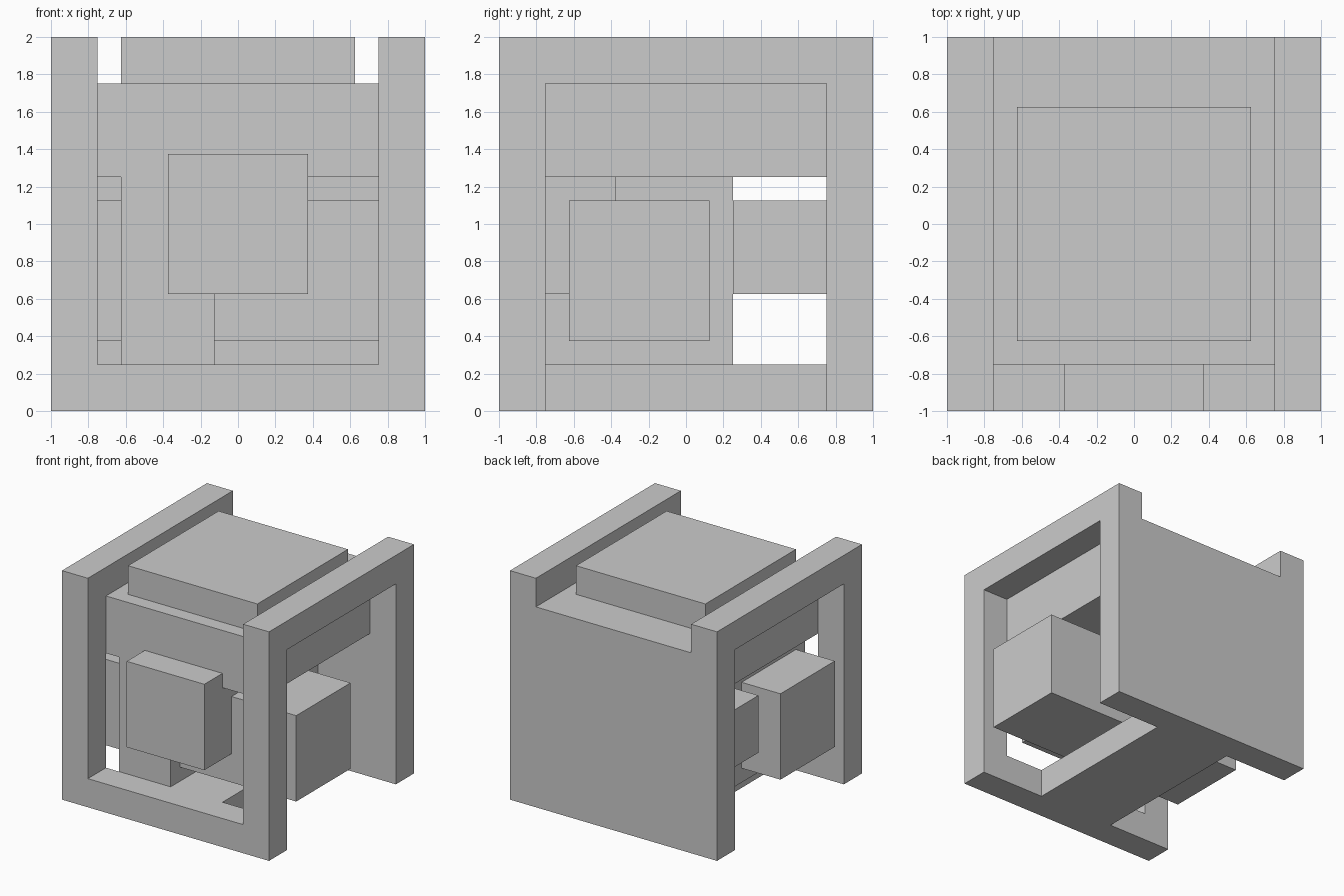
import bpy, bmesh
from mathutils import Vector

if "Cube" in bpy.data.objects:
    bpy.data.objects.remove(bpy.data.objects["Cube"])


def box(name, x, y, z):
    """Axis-aligned cuboid from (min, max) ranges."""
    lo, hi = Vector((x[0], y[0], z[0])), Vector((x[1], y[1], z[1]))
    bm = bmesh.new()
    bmesh.ops.create_cube(bm, size=1)
    for v in bm.verts:
        v.co = (lo + hi) / 2 + v.co * (hi - lo)
    mesh = bpy.data.meshes.new(name)
    bm.to_mesh(mesh)
    bm.free()
    obj = bpy.data.objects.new(name, mesh)
    bpy.context.collection.objects.link(obj)
    return obj


# Side frames: front post, top rail running front to back
for side, x in (("left", (-1, -0.75)), ("right", (0.75, 1))):
    box(side + "_front_post", x, (-1, -0.75), (0, 1.75))
    box(side + "_top_rail", x, (-1, 1), (1.75, 2))

# Outer casing: back wall, front sill and the floor strip joining them
box("back_wall", (-1, 1), (0.75, 1), (0, 1.75))
box("front_sill", (-0.75, 0.75), (-1, -0.75), (0, 0.25))
box("floor_strip", (-0.375, 0.375), (-0.75, 0.75), (0, 0.25))

# Upper body and lid
box("upper_body", (-0.75, 0.75), (-0.75, 0.75), (1.25, 1.75))
box("lid", (-0.625, 0.625), (-0.625, 0.625), (1.75, 2))

# Machinery underneath
box("support_block", (-0.625, -0.125), (-0.75, 0.25), (0.25, 1.25))
box("front_port", (-0.375, 0.375), (-1, -0.375), (0.625, 1.375))
box("cross_block", (-1, 1), (-0.625, 0.125), (0.375, 1.125))
box("rear_block", (-0.875, 0.25), (0.25, 0.75), (0.625, 1.125))
